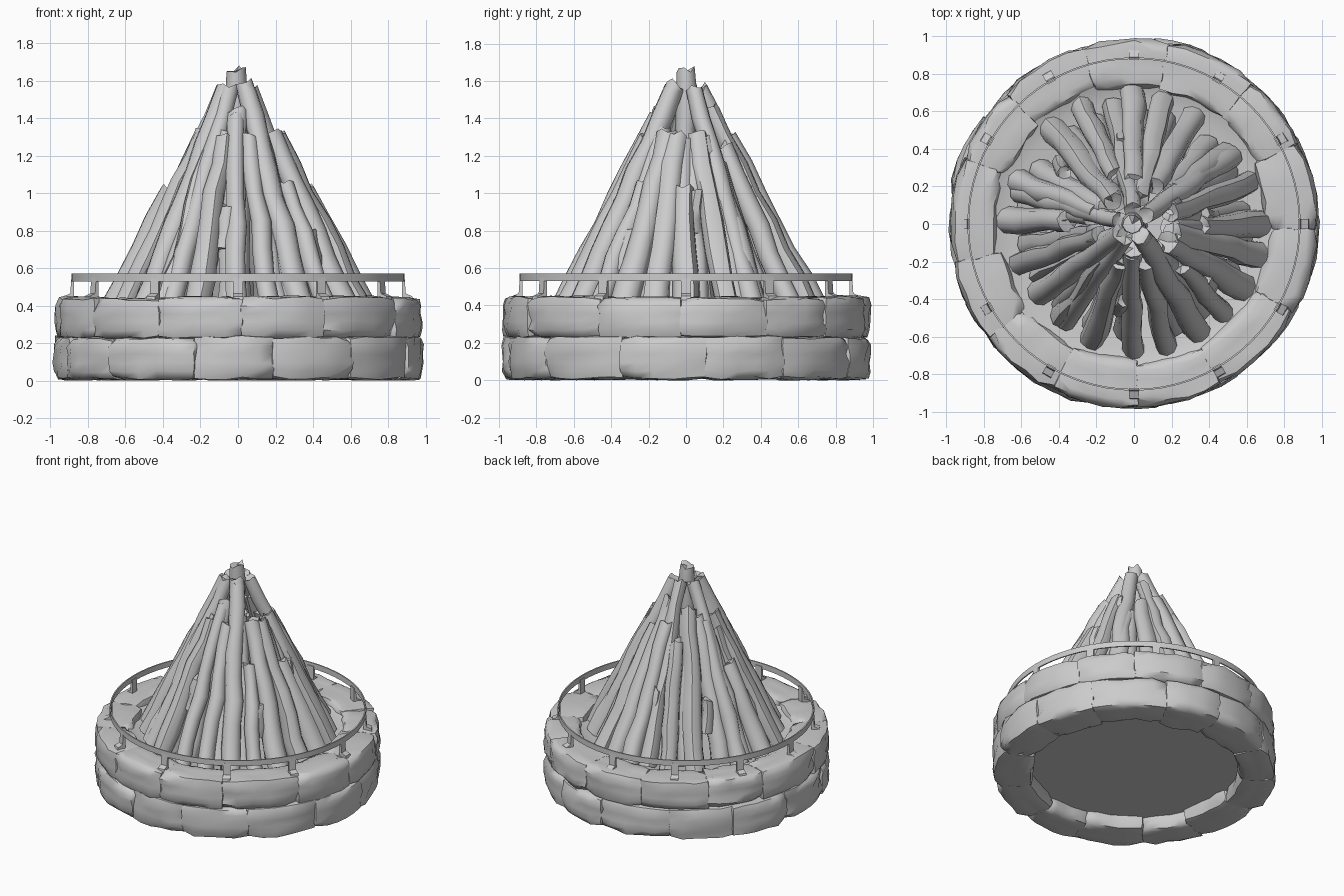
import bpy, bmesh, math, random
from mathutils import Vector

random.seed(7)
if "Cube" in bpy.data.objects:
    bpy.data.objects.remove(bpy.data.objects["Cube"])

grey = bpy.data.materials.new("plain_grey")
grey.use_nodes = True
colour = (0.6, 0.6, 0.6, 1)
grey.diffuse_color = colour
grey.node_tree.nodes["Principled BSDF"].inputs["Base Color"].default_value = colour


def jitter(a):
    return random.uniform(-a, a)


def polar(angle, r, z):
    return Vector((r * math.cos(angle), r * math.sin(angle), z))


def finish(bm, name, sharp=35):
    bmesh.ops.recalc_face_normals(bm, faces=bm.faces)
    mesh = bpy.data.meshes.new(name)
    bm.to_mesh(mesh)
    bm.free()
    mesh.materials.append(grey)
    ob = bpy.data.objects.new(name, mesh)
    bpy.context.collection.objects.link(ob)
    bpy.ops.object.select_all(action="DESELECT")
    ob.select_set(True)
    bpy.context.view_layer.objects.active = ob
    bpy.ops.object.shade_smooth_by_angle(angle=math.radians(sharp))
    return ob


def lathe(name, profile, steps=64):
    """Closed (r, z) profile turned around the z axis."""
    bm = bmesh.new()
    rings = [[bm.verts.new(polar(math.tau * i / steps, r, z)) for r, z in profile]
             for i in range(steps)]
    for i in range(steps):
        a, b = rings[i], rings[(i + 1) % steps]
        for j in range(len(profile)):
            k = (j + 1) % len(profile)
            bm.faces.new((a[j], b[j], b[k], a[k]))
    bmesh.ops.remove_doubles(bm, verts=bm.verts, dist=0.0005)
    return finish(bm, name)


def stone(name, start, end, z0, z1, r_out):
    """Rough curved block with worn, chipped edges and bulging faces."""
    bm = bmesh.new()
    bmesh.ops.create_cube(bm, size=2)
    bmesh.ops.subdivide_edges(bm, edges=bm.edges, cuts=4, use_grid_fill=True)
    r_in = 0.72 + jitter(0.025)
    mid, half = (start + end) / 2, (end - start) / 2
    for v in bm.verts:
        u, w, h = v.co
        # pull the corners in so the block looks worn
        edge = sum(abs(c) > 0.9 for c in (u, w, h))
        shrink = {2: 0.014, 3: 0.024}.get(edge, 0) * random.uniform(0.5, 1.5)
        a = mid + u * half * (1 - shrink / 0.4) + jitter(0.01) * (edge == 1)
        r = (r_in + r_out) / 2 + w * ((r_out - r_in) / 2 - shrink * 1.2) + jitter(0.008)
        z = (z0 + z1) / 2 + h * ((z1 - z0) / 2 - shrink * 0.6) + jitter(0.006)
        v.co = polar(a, r, max(z, 0))
    finish(bm, name, 45)


# Two staggered courses of stones
for course, z0, z1, r_out, turn in [("lower", 0.004, 0.235, 0.987, 0.127),
                                    ("upper", 0.225, 0.445, 0.98, 0.41)]:
    count = 13
    joints = [math.tau * i / count + turn + jitter(0.06) for i in range(count)]
    joints.append(joints[0] + math.tau)
    for i in range(count):
        stone(f"{course}_stone_{i + 1}", joints[i] - 0.012, joints[i + 1] + 0.012,
              z0, z1 + jitter(0.006), r_out + jitter(0.01))

# Hearth bed that closes the middle of the ring
lathe("hearth_bed", [(0, 0.1), (0.76, 0.1), (0.76, 0.42), (0.66, 0.38), (0, 0.43)])

# Thin metal rail on short posts with feet turned outward
lathe("guard_rail", [(0.88, 0.53), (0.889, 0.53), (0.889, 0.572), (0.88, 0.572)], 72)
for i in range(12):
    bm = bmesh.new()
    a = math.tau * i / 12
    outline = [(0.874, 0.43), (0.935, 0.43), (0.93, 0.45), (0.895, 0.465),
               (0.889, 0.55), (0.874, 0.55)]
    sides = [[bm.verts.new(polar(a + s * 0.029, r, z)) for r, z in outline] for s in (-1, 1)]
    for side in sides:
        bm.faces.new(side)
    for j in range(len(outline)):
        k = (j + 1) % len(outline)
        bm.faces.new((sides[0][j], sides[0][k], sides[1][k], sides[1][j]))
    finish(bm, f"rail_post_{i + 1}")


def log(name, base, top, radius, sides=9):
    """Crooked log with an uneven, broken top."""
    bm = bmesh.new()
    axis = top - base
    frame = axis.to_track_quat("Z", "Y")
    steps = max(3, round(axis.length / 0.16))
    lumps = [1 + jitter(0.08) for _ in range(sides)]
    rows = []
    for s in range(steps + 1):
        t = s / steps
        size = radius * (1.08 - 0.25 * t) * (1 + jitter(0.09))
        wander = Vector((jitter(0.01), jitter(0.01), 0)) if 0 < s < steps else Vector()
        row = []
        for k in range(sides):
            a = math.tau * k / sides
            p = Vector((math.cos(a), math.sin(a), 0)) * size * lumps[k] + wander
            p.z = jitter(0.02) if s == steps else 0
            row.append(bm.verts.new(base + axis * t + frame @ p))
        rows.append(row)
    for low, high in zip(rows, rows[1:]):
        for k in range(sides):
            n = (k + 1) % sides
            bm.faces.new((low[k], low[n], high[n], high[k]))
    bm.faces.new(rows[0])
    tip = bm.verts.new(top - axis.normalized() * 0.008)
    for k in range(sides):
        bm.faces.new((rows[-1][k], rows[-1][(k + 1) % sides], tip))
    finish(bm, name, 50)


def leaning_log(name, degrees, top_z, radius, inset=0.0):
    """Log lying on the cone of the stacked fire."""
    a = math.radians(degrees)
    foot_z, foot_r, peak_z = 0.38, 0.67 - inset, 1.67

    def on_cone(z, swing):
        t = (z - foot_z) / (peak_z - foot_z)
        r = foot_r * (1 - t) + 0.025 * t
        return polar(a + swing, r, z)

    log(name, on_cone(foot_z, 0), on_cone(top_z, jitter(0.06)), radius)


# Outer logs: direction in degrees, height of the top, inset of the foot
outer = [(0, 1.02, 0), (20, 1.3, 0.02), (37, 1.12, 0.05), (61, 1.25, 0.02),
         (77, 1.45, 0), (91, 1.3, -0.03), (114, 1.18, -0.01), (131, 1.4, 0),
         (160, 1.3, 0.02), (178, 1.01, 0), (199, 1.32, 0.02), (216, 1.55, 0.05),
         (232, 1.2, 0.05), (250, 1.3, 0.02), (270, 1.42, 0), (285, 1.3, 0),
         (301, 1.56, 0), (315, 1.05, 0), (330, 1.32, 0), (346, 1.3, 0)]
for i, (degrees, top_z, inset) in enumerate(outer):
    leaning_log(f"outer_log_{i + 1}", degrees, top_z, 0.061 + jitter(0.008), inset)

# Inner logs fill the gaps
for i in range(18):
    leaning_log(f"inner_log_{i + 1}", i * 20 + 10 + jitter(4),
                random.uniform(1.1, 1.45), 0.062 + jitter(0.008), 0.1)

# Tall logs meet around the peak
for i, degrees in enumerate([35, 100, 165, 235, 300]):
    leaning_log(f"tall_log_{i + 1}", degrees, 1.57 + jitter(0.03), 0.056, 0.04)
log("centre_log", Vector((0, 0, 0.4)), Vector((-0.01, 0, 1.66)), 0.066)

# Short broken stubs on some logs
for i, (degrees, z) in enumerate([(5, 0.98), (178, 0.97), (20, 1.27), (199, 1.29),
                                  (95, 0.86), (140, 0.8), (260, 0.9), (320, 0.78)]):
    r = 0.68 * (1.67 - z) / 1.31
    a = math.radians(degrees)
    log(f"stub_{i + 1}", polar(a, r + 0.06, z - 0.2), polar(a + 0.06, r + 0.01, z + 0.03), 0.045, 7)
